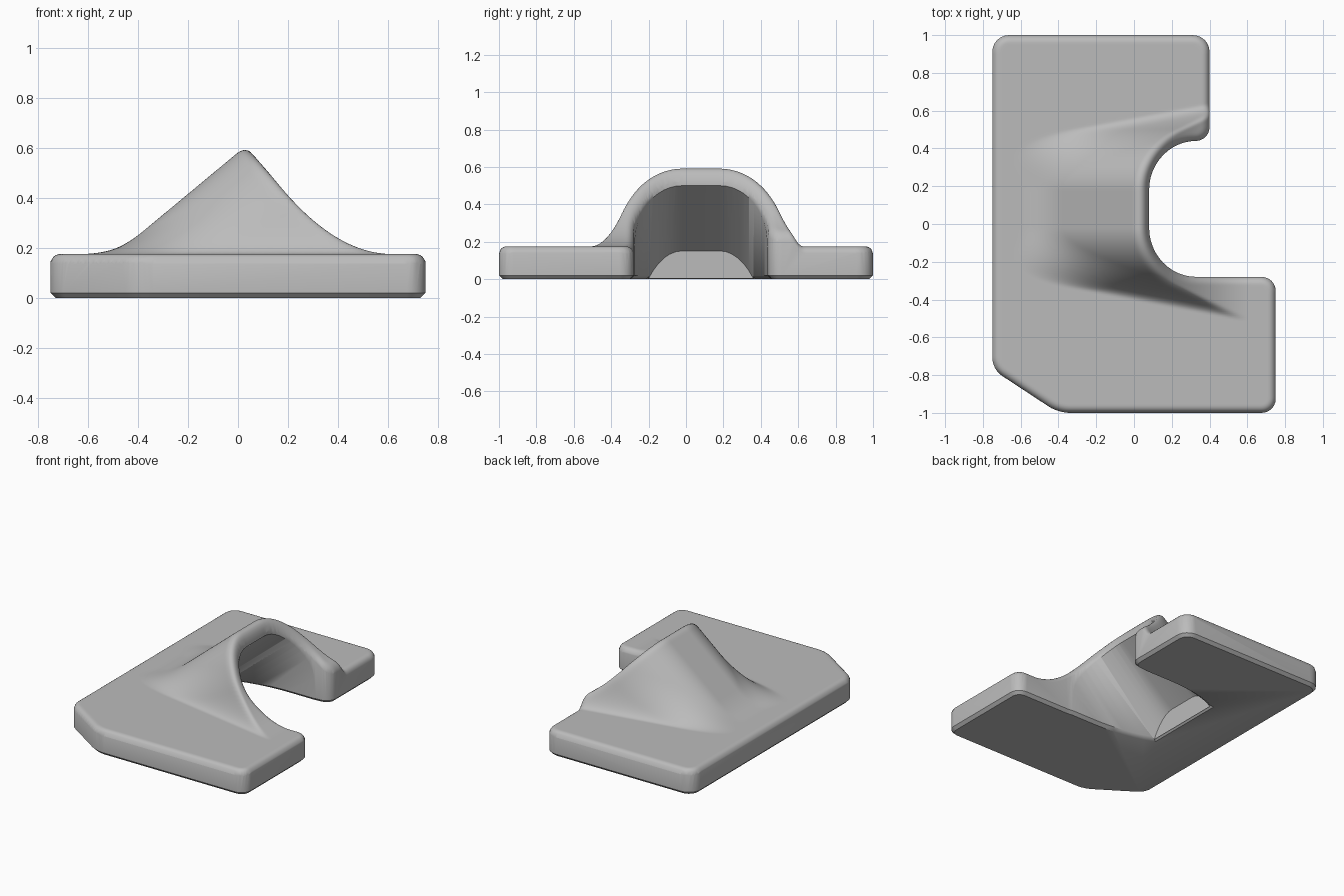
import bpy, bmesh, math
from mathutils import Vector

if "Cube" in bpy.data.objects:
    bpy.data.objects.remove(bpy.data.objects["Cube"])

CY = 0.08          # centre line of the hood
SLOPE = 0.83       # rise of the hood towards its mouth
MOUTH = 1.23       # fall of the mouth plane
PLATE = 0.175      # plate thickness
ROUND = 0.04       # top edge rounding


def new_object(name, bm):
    bmesh.ops.recalc_face_normals(bm, faces=bm.faces[:])
    me = bpy.data.meshes.new(name)
    bm.to_mesh(me)
    bm.free()
    ob = bpy.data.objects.new(name, me)
    bpy.context.collection.objects.link(ob)
    return ob


def loft(name, low, high):
    """Closed solid between two matching rings."""
    bm = bmesh.new()
    a = [bm.verts.new(p) for p in low]
    b = [bm.verts.new(p) for p in high]
    n = len(a)
    for i in range(n):
        j = (i + 1) % n
        bm.faces.new((a[i], a[j], b[j], b[i]))
    bm.faces.new(a[::-1])
    bm.faces.new(b)
    return new_object(name, bm)


def rounded(corners, steps=6):
    """Polygon with corners (x, y, setback) turned into arcs."""
    out = []
    n = len(corners)
    for i, (x, y, s) in enumerate(corners):
        p = Vector((x, y))
        if s == 0:
            out.append(p)
            continue
        a = p + (Vector(corners[i - 1][:2]) - p).normalized() * s
        b = p + (Vector(corners[(i + 1) % n][:2]) - p).normalized() * s
        w = 0.75
        for k in range(steps + 1):
            t = k / steps
            c0, c1, c2 = (1 - t) ** 2, 2 * w * t * (1 - t), t * t
            out.append((a * c0 + p * c1 + b * c2) / (c0 + c1 + c2))
    return out


# Plan outline with the notch
quarter = [math.pi / 2 * i / 12 for i in range(13)]
notch = [(0.08 + 0.25 * (1 - math.sin(t)), 0.10 + 0.26 * math.cos(t)) for t in quarter]
outline = rounded(
    [(-0.75, 1, 0.09), (-0.75, -0.77, 0.06), (-0.40, -1, 0.06), (0.75, -1, 0.075),
     (0.75, -0.28, 0.075)]
    + [(x, CY - u, 0) for x, u in notch]
    + [(x, CY + u, 0) for x, u in reversed(notch)]
    + [(0.40, 0.445, 0.068), (0.40, 1, 0.09)])
segs = []
for i, p in enumerate(outline):
    q = outline[(i + 1) % len(outline)]
    dx, dy = q.x - p.x, q.y - p.y
    segs.append((p.x, p.y, dx, dy, max(dx * dx + dy * dy, 1e-12)))


def edge_distance(x, y):
    best, inside = 9.0, False
    for px, py, dx, dy, l2 in segs:
        rx, ry = x - px, y - py
        t = (rx * dx + ry * dy) / l2
        t = 0.0 if t < 0 else 1.0 if t > 1 else t
        ex, ey = rx - t * dx, ry - t * dy
        d = ex * ex + ey * ey
        if d < best:
            best = d
        if (py > y) != (py + dy > y) and rx < dx * ry / dy:
            inside = not inside
    return math.sqrt(best) * (1 if inside else -1)


def smooth_max(a, b, k):
    h = max(k - abs(a - b), 0) / k
    return max(a, b) + h * h * k / 4


def top_height(x, y):
    # Hood: arch swept along the slope, cut off by the mouth plane
    u = abs(y - CY)
    v = min(max(u - 0.10, 0), 0.32)
    z = 0.20 + 0.41 * math.sqrt(1 - (v / 0.35) ** 2) - 2.64 * max(u - 0.42, 0)
    hood = z - SLOPE * (0.61 - z) / MOUTH + SLOPE * (x - 0.035)
    mouth = 0.61 - MOUTH * (x - 0.035)
    hump = -smooth_max(-hood, -mouth, 0.08)
    # Fillet into the plate, wider on the steep flanks
    f = min(max((u - 0.1) / 0.3, 0), 1)
    top = smooth_max(hump, PLATE, 0.09 + 0.19 * f * f * (3 - 2 * f))
    # Rounded rim
    d = edge_distance(x, y)
    if d < 0:
        return top - ROUND - 2 * min(-d, 0.02)
    if d < ROUND:
        top -= ROUND - math.sqrt(ROUND ** 2 - (ROUND - d) ** 2)
    return top


# Block whose upper side is the top surface
STEP = 0.0101
NX, NY = 158, 206
X0, Y0 = -STEP * NX / 2, -STEP * NY / 2
bm = bmesh.new()
grid = []
for j in range(NY + 1):
    row = []
    for i in range(NX + 1):
        x, y = X0 + i * STEP, Y0 + j * STEP
        row.append(bm.verts.new((x, y, top_height(x, y))))
    grid.append(row)
for j in range(NY):
    for i in range(NX):
        bm.faces.new((grid[j][i], grid[j][i + 1], grid[j + 1][i + 1], grid[j + 1][i]))
rim = [e for e in bm.edges if e.is_boundary]
skirt = bmesh.ops.extrude_edge_only(bm, edges=rim)["geom"]
for v in skirt:
    if isinstance(v, bmesh.types.BMVert):
        v.co.z = -0.5
bmesh.ops.holes_fill(bm, edges=[e for e in bm.edges if e.is_boundary], sides=0)
top_block = new_object("top_surface_cutter", bm)

# Hollow under the hood: inner arch swept along the same slope
arch = []
for side in (1, -1):
    half = [(CY + side * (0.10 + 0.255 * math.cos(t)), 0.20 + 0.30 * math.sin(t)) for t in quarter]
    arch += half if side == 1 else half[::-1]


def arch_ring(x):
    ring = [(x, y, z + SLOPE * (x - 0.08 - (0.5 - z) / 1.2)) for y, z in arch]
    return [(x, CY + 0.355, -3)] + ring + [(x, CY - 0.355, -3)]


hollow = loft("hollow_cutter", arch_ring(-0.34), arch_ring(1.5))

# Plate with hood
body = loft("hooded_plate", [(p.x, p.y, 0) for p in outline], [(p.x, p.y, 1) for p in outline])
bpy.context.view_layer.objects.active = body
body.select_set(True)
for cutter, op in ((top_block, 'INTERSECT'), (hollow, 'DIFFERENCE')):
    cutter.hide_render = True
    m = body.modifiers.new(op.lower(), 'BOOLEAN')
    m.object, m.operation, m.solver = cutter, op, 'EXACT'
    bpy.ops.object.modifier_apply(modifier=m.name)
    bpy.data.objects.remove(cutter)

# Chamfer round the underside
bm = bmesh.new()
bm.from_mesh(body.data)
bmesh.ops.remove_doubles(bm, verts=[v for v in bm.verts if abs(v.co.z) < 1e-4], dist=0.004)
bm.normal_update()
low = [e for e in bm.edges if len(e.link_faces) == 2
       and all(abs(v.co.z) < 1e-4 for v in e.verts)
       and e.calc_face_angle(0) > 0.3]
bmesh.ops.bevel(bm, geom=low, offset=0.02, segments=1, profile=0.5,
                affect='EDGES', clamp_overlap=False)
bm.to_mesh(body.data)
bm.free()

grey = bpy.data.materials.new("light grey")
grey.diffuse_color = (0.5, 0.5, 0.5, 1)
grey.use_nodes = True
grey.node_tree.nodes["Principled BSDF"].inputs["Base Color"].default_value = grey.diffuse_color
body.data.materials.clear()
body.data.materials.append(grey)
for p in body.data.polygons:
    p.material_index = 0
bpy.ops.object.shade_smooth_by_angle(angle=math.radians(40))
